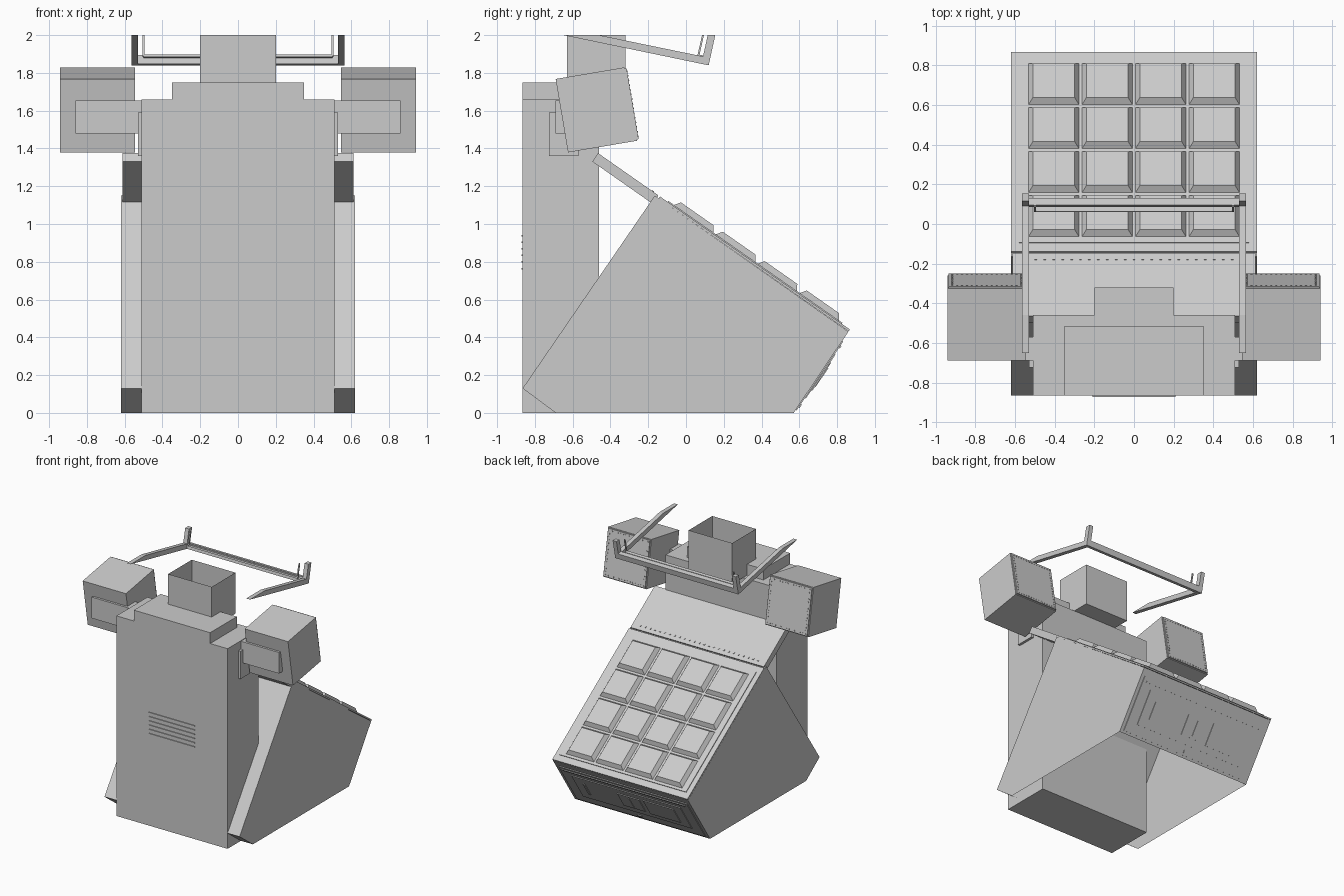
import bpy, bmesh, math
from mathutils import Matrix, Vector

cube = bpy.data.objects.get("Cube")
if cube:
    bpy.data.objects.remove(cube)

grey = bpy.data.materials.new("light_grey")
grey.use_nodes = True
grey.diffuse_color = (0.6, 0.6, 0.6, 1)
grey.node_tree.nodes["Principled BSDF"].inputs["Base Color"].default_value = (0.6, 0.6, 0.6, 1)


def finish(name, bm):
    mesh = bpy.data.meshes.new(name)
    bm.to_mesh(mesh)
    bm.free()
    mesh.materials.append(grey)
    obj = bpy.data.objects.new(name, mesh)
    bpy.context.collection.objects.link(obj)
    return obj


def add_box(bm, x, y, z, frame=Matrix(), taper=0.0):
    """Box from three ranges; taper draws in the upper face."""
    made = bmesh.ops.create_cube(bm, size=1)["verts"]
    for v in made:
        top = v.co.z > 0
        cut = taper if top else 0
        px = x[1] - cut if v.co.x > 0 else x[0] + cut
        py = y[1] - cut if v.co.y > 0 else y[0] + cut
        v.co = frame @ Vector((px, py, z[1] if top else z[0]))


def box(name, x, y, z, frame=Matrix(), taper=0.0, open_side=None):
    bm = bmesh.new()
    add_box(bm, x, y, z, frame, taper)
    if open_side:
        remove_faces(bm, open_side)
    return finish(name, bm)


def remove_faces(bm, direction):
    bm.normal_update()
    gone = [f for f in bm.faces if f.normal.dot(Vector(direction)) > 0.95]
    bmesh.ops.delete(bm, geom=gone, context="FACES_ONLY")


def prism(name, points, x0, x1, open_side=None):
    """Side profile (y, z) swept from x0 to x1."""
    bm = bmesh.new()
    face = bm.faces.new([bm.verts.new((x0, y, z)) for y, z in points])
    swept = bmesh.ops.extrude_face_region(bm, geom=[face])["geom"]
    for v in swept:
        if isinstance(v, bmesh.types.BMVert):
            v.co.x = x1
    bmesh.ops.recalc_face_normals(bm, faces=bm.faces)
    if open_side:
        remove_faces(bm, open_side)
    return finish(name, bm)


# Front pedestal, its cap and the open hopper
box("pedestal", (-0.51, 0.51), (-0.865, -0.46), (0, 1.66))
box("pedestal_cap", (-0.35, 0.35), (-0.865, -0.515), (1.66, 1.75))
box("hopper", (-0.2, 0.2), (-0.63, -0.32), (1.66, 2), open_side=(0, 0, 1))
for i in range(6):
    box("vent_slat", (-0.21, 0.21), (-0.872, -0.86), (0.76 + i * 0.035, 0.768 + i * 0.035))

# Leaning cabinet, open underneath
prism("cabinet", [(-0.865, 0.13), (-0.69, 0), (0.57, 0), (0.86, 0.43), (-0.165, 1.15)],
      -0.62, 0.62, open_side=(0, 0, -1))

# Sloped deck: local y runs down the slope, local z points out of it
deck = Matrix.Translation((0, -0.165, 1.15)) @ Matrix.Rotation(-math.radians(35), 4, "X")
box("deck_plate", (-0.62, 0.62), (0.025, 1.252), (0, 0.012), deck)
box("deck_inset", (-0.58, 0.58), (0.075, 1.2), (0.012, 0.018), deck)
box("deck_extension", (-0.612, 0.612), (-0.375, 0.015), (-0.042, 0.012), deck)
box("hinge", (-0.5, 0.5), (-0.4, -0.375), (-0.012, 0.008), deck)

# Grid of bevelled pads
for row in range(4):
    for col in range(4):
        cx, cy = (col - 1.5) * 0.27, 0.645 + (row - 1.5) * 0.271
        box("pad", (cx - 0.129, cx + 0.129), (cy - 0.129, cy + 0.129),
            (0.015, 0.05), deck, taper=0.024)

# Rivets on the deck extension
bm = bmesh.new()
for i in range(25):
    x = (i - 12) * 0.045
    add_box(bm, (x - 0.006, x + 0.006), (-0.028, -0.016), (0.01, 0.016), deck)
finish("deck_rivets", bm)

# Rear panel: local y runs up the panel, local z points out of it
lean = math.atan2(0.43, 0.29)
rear = Matrix.Translation((0, 0.57, 0)) @ Matrix.Rotation(lean, 4, "X") @ Matrix.Scale(-1, 4, (0, 0, 1))
rear_plates = {
    "rear_plate": ((-0.59, 0.59), (0.02, 0.46), 0.006),
    "rear_inset": ((-0.5, 0.5), (0.1, 0.38), 0.011),
    "rear_socket": ((-0.1, 0.1), (0.16, 0.32), 0.016),
    "rear_socket_divider": ((-0.005, 0.005), (0.18, 0.3), 0.02),
    "rear_switch_plate": ((-0.42, -0.14), (0.15, 0.33), 0.016),
    "rear_handle": ((0.4, 0.42), (0.17, 0.31), 0.016),
    "rear_top_strip": ((-0.56, 0.56), (0.42, 0.435), 0.012),
    "rear_catch": ((-0.02, 0.02), (0.04, 0.06), 0.012),
}
for name, (x, y, high) in rear_plates.items():
    plate = box(name, x, y, (-0.002, high), rear)
    plate.data.flip_normals()

# Tilted side boxes, brackets and overhead frame, mirrored left and right
tilt = Matrix.Translation((0, -0.47, 1.605)) @ Matrix.Rotation(math.radians(9.6), 4, "X")
for side, s in (("left", 1), ("right", -1)):
    def span(a, b):
        return tuple(sorted((s * a, s * b)))

    box(side + "_speaker", span(0.545, 0.942), (-0.19, 0.18), (-0.197, 0.197), tilt)
    box(side + "_speaker_face", span(0.552, 0.935), (0.18, 0.19), (-0.19, 0.19), tilt)
    box(side + "_bracket_plate", span(0.51, 0.53), (-0.725, -0.57), (1.36, 1.59))
    box(side + "_bracket_arm", span(0.51, 0.86), (-0.69, -0.57), (1.48, 1.655))

    # Rivet border on the speaker face
    bm = bmesh.new()
    for i in range(15):
        t = (i - 7) * 0.025
        for x, z in ((t, 0.175), (t, -0.175), (0.175, t), (-0.175, t)):
            cx = s * 0.743 + x
            add_box(bm, (cx - 0.004, cx + 0.004), (0.188, 0.193), (z - 0.004, z + 0.004), tilt)
    finish(side + "_speaker_rivets", bm)

    prism(side + "_frame_arm", [(-0.65, 2), (0.12, 1.84), (0.155, 2), (0.115, 2),
                                (0.09, 1.887), (-0.46, 2)], *span(0.53, 0.565))
    prism(side + "_frame_rod", [(0.06, 1.89), (0.07, 1.888), (0.095, 2), (0.085, 2)],
          *span(0.495, 0.505))
prism("frame_crossbar", [(0.085, 1.848), (0.12, 1.84), (0.13, 1.886), (0.095, 1.894)], -0.53, 0.53)
prism("frame_thin_bar", [(0.06, 1.885), (0.085, 1.88), (0.088, 1.893), (0.063, 1.898)], -0.5, 0.5)
